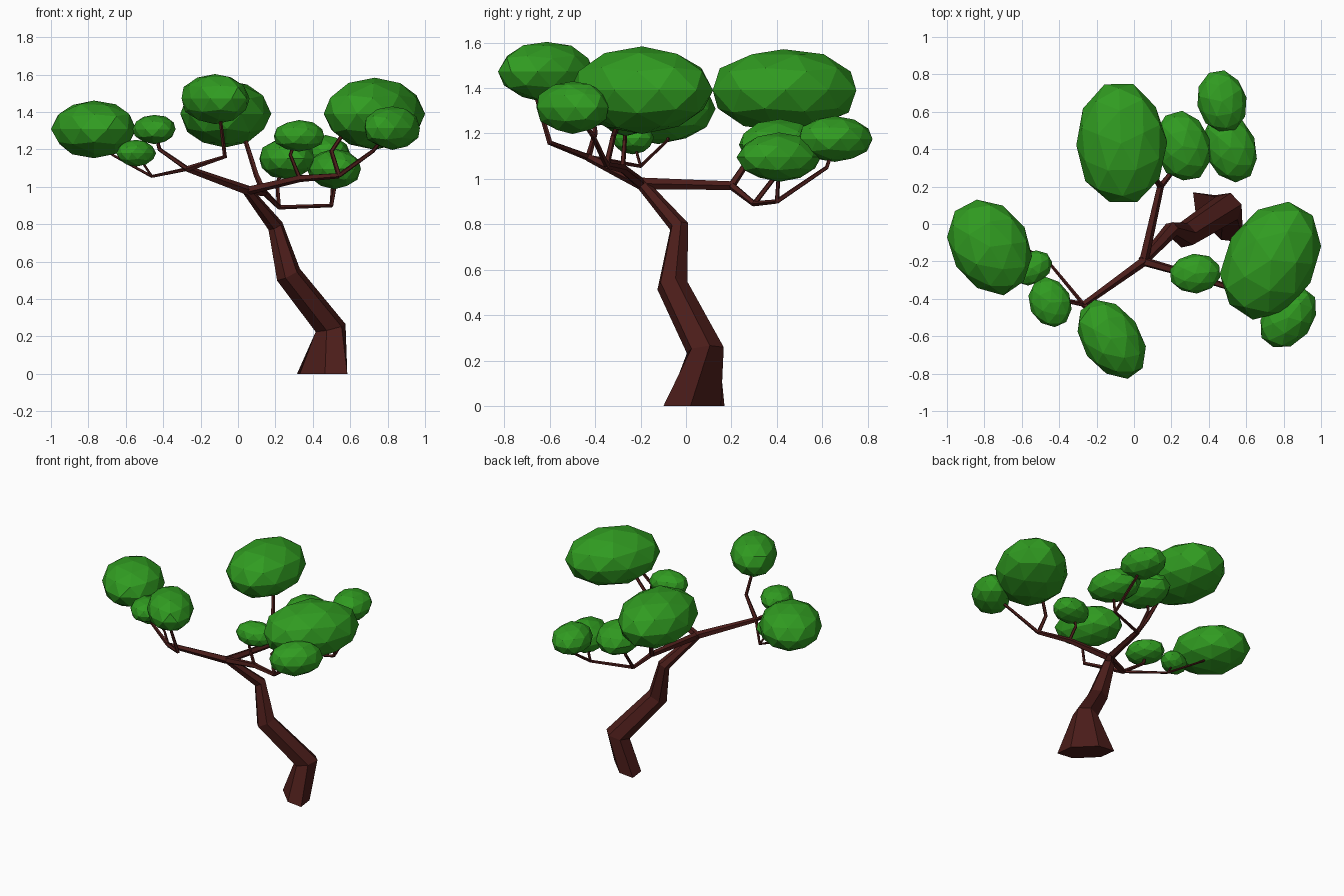
import bpy, bmesh, math, random
from mathutils import Vector, Matrix

if "Cube" in bpy.data.objects:
    bpy.data.objects.remove(bpy.data.objects["Cube"])

random.seed(4)


def material(name, color):
    m = bpy.data.materials.new(name)
    m.diffuse_color = color
    m.use_nodes = True
    m.node_tree.nodes["Principled BSDF"].inputs["Base Color"].default_value = m.diffuse_color
    return m


BARK = material("bark", (0.07, 0.012, 0.01, 1))
LEAF = material("leaf", (0.03, 0.33, 0.015, 1))


def add_object(name, bm, mat):
    bmesh.ops.recalc_face_normals(bm, faces=bm.faces)
    me = bpy.data.meshes.new(name)
    bm.to_mesh(me)
    bm.free()
    me.materials.append(mat)
    ob = bpy.data.objects.new(name, me)
    bpy.context.collection.objects.link(ob)


def tube(name, points, radii, sides=5, flat_base=False):
    """Flat-sided limb swept through points; a radius may be a (wide, narrow) pair."""
    pts = [Vector(p) for p in points]
    bm = bmesh.new()
    rings = []
    u = Vector((1, -1, 0)).normalized()
    for i, p in enumerate(pts):
        before = (p - pts[i - 1]).normalized() if i else Vector()
        after = (pts[i + 1] - p).normalized() if i < len(pts) - 1 else Vector()
        t = (before + after).normalized()
        if flat_base and i == 0:
            t = Vector((0, 0, 1))
        u = u - t * u.dot(t)
        if u.length < 0.05:
            u = t.orthogonal()
        u.normalize()
        v = t.cross(u)
        r = radii[i]
        ru, rv = r if isinstance(r, tuple) else (r, r)
        rings.append([bm.verts.new(p + u * ru * math.cos(a) + v * rv * math.sin(a))
                      for a in (2 * math.pi * k / sides for k in range(sides))])
    for a, b in zip(rings, rings[1:]):
        for k in range(sides):
            n = (k + 1) % sides
            bm.faces.new((a[k], a[n], b[n], b[k]))
    bm.faces.new(rings[0])
    bm.faces.new(rings[-1])
    add_object(name, bm, BARK)


def foliage(name, center, size, yaw):
    """Faceted, slightly irregular leaf clump."""
    bm = bmesh.new()
    bmesh.ops.create_icosphere(bm, subdivisions=2, radius=1.02)
    for v in bm.verts:
        v.co *= random.uniform(0.97, 1.02)
    bm.transform(Matrix.Translation(center)
                 @ Matrix.Rotation(math.radians(yaw), 4, 'Z')
                 @ Matrix.Diagonal((*size, 1)))
    add_object(name, bm, LEAF)


# Trunk with a flared foot
tube("trunk",
     [(0.45, 0.035, 0), (0.495, 0.085, 0.245), (0.27, -0.06, 0.53),
      (0.2, -0.03, 0.79), (0.045, -0.2, 0.985)],
     [(0.19, 0.085), (0.085, 0.085), (0.07, 0.07), 0.043, 0.026], 6, True)

# Main limbs and twigs: (name, path, start radius, end radius)
hub = (0.05, -0.2, 0.98)
left = (-0.27, -0.43, 1.095)
left_low = (-0.46, -0.2, 1.055)
back = (0.14, 0.2, 0.97)
back_low = (0.22, 0.3, 0.89)
back_far = (0.5, 0.4, 0.9)
right = (0.33, -0.28, 1.045)
right_far = (0.54, -0.35, 1.06)
limbs = [
    ("left_limb", [hub, left], 0.027, 0.018),
    ("front_twig", [left, (-0.07, -0.6, 1.16), (-0.1, -0.67, 1.4)], 0.016, 0.009),
    ("left_upper_twig", [left, (-0.42, -0.4, 1.2), (-0.44, -0.41, 1.28)], 0.014, 0.009),
    ("left_lower_limb", [left, left_low], 0.011, 0.008),
    ("left_outer_twig", [left_low, (-0.67, -0.08, 1.17), (-0.74, -0.08, 1.25)], 0.008, 0.006),
    ("left_small_twig", [left_low, (-0.53, -0.23, 1.16)], 0.007, 0.006),
    ("back_limb", [hub, back], 0.027, 0.02),
    ("back_upper_twig", [back, (0.1, 0.26, 1.06), (0.03, 0.37, 1.28)], 0.018, 0.012),
    ("back_lower_limb", [back, back_low], 0.018, 0.013),
    ("back_side_limb", [back_low, back_far], 0.012, 0.01),
    ("back_inner_twig", [back_low, (0.21, 0.4, 1.02), (0.25, 0.42, 1.12)], 0.012, 0.009),
    ("back_outer_twig", [back_far, (0.53, 0.41, 1.06)], 0.01, 0.008),
    ("back_far_twig", [back_far, (0.51, 0.62, 1.05), (0.48, 0.65, 1.14)], 0.011, 0.008),
    ("right_limb", [hub, right, right_far], 0.025, 0.015),
    ("right_small_twig", [right, (0.28, -0.27, 1.17), (0.31, -0.265, 1.26)], 0.012, 0.008),
    ("right_upper_twig", [right_far, (0.5, -0.32, 1.19), (0.6, -0.26, 1.34)], 0.014, 0.011),
    ("right_outer_twig", [right_far, (0.72, -0.41, 1.19), (0.8, -0.48, 1.29)], 0.013, 0.009),
]
for name, path, r0, r1 in limbs:
    n = len(path) - 1
    tube(name, path, [r0 + (r1 - r0) * i / n for i in range(n + 1)])

# Leaf clumps: (name, centre, half sizes, yaw in degrees)
clumps = [
    ("back_foliage", (-0.07, 0.43, 1.39), (0.325, 0.24, 0.18), 92),
    ("left_foliage", (-0.77, -0.122, 1.308), (0.265, 0.21, 0.152), -60),
    ("left_upper_foliage", (-0.448, -0.42, 1.307), (0.137, 0.11, 0.078), -65),
    ("left_small_foliage", (-0.545, -0.235, 1.18), (0.11, 0.085, 0.07), 30),
    ("front_foliage", (-0.123, -0.614, 1.472), (0.23, 0.155, 0.132), -55),
    ("right_foliage", (0.732, -0.193, 1.39), (0.335, 0.24, 0.187), 60),
    ("right_outer_foliage", (0.825, -0.5, 1.315), (0.18, 0.13, 0.115), 50),
    ("right_small_foliage", (0.327, -0.265, 1.272), (0.137, 0.104, 0.082), 5),
    ("back_inner_foliage", (0.26, 0.415, 1.15), (0.187, 0.145, 0.11), -75),
    ("back_outer_foliage", (0.515, 0.41, 1.095), (0.187, 0.135, 0.105), -68),
    ("back_far_foliage", (0.47, 0.655, 1.175), (0.165, 0.13, 0.1), 100),
]
for c in clumps:
    foliage(*c)
